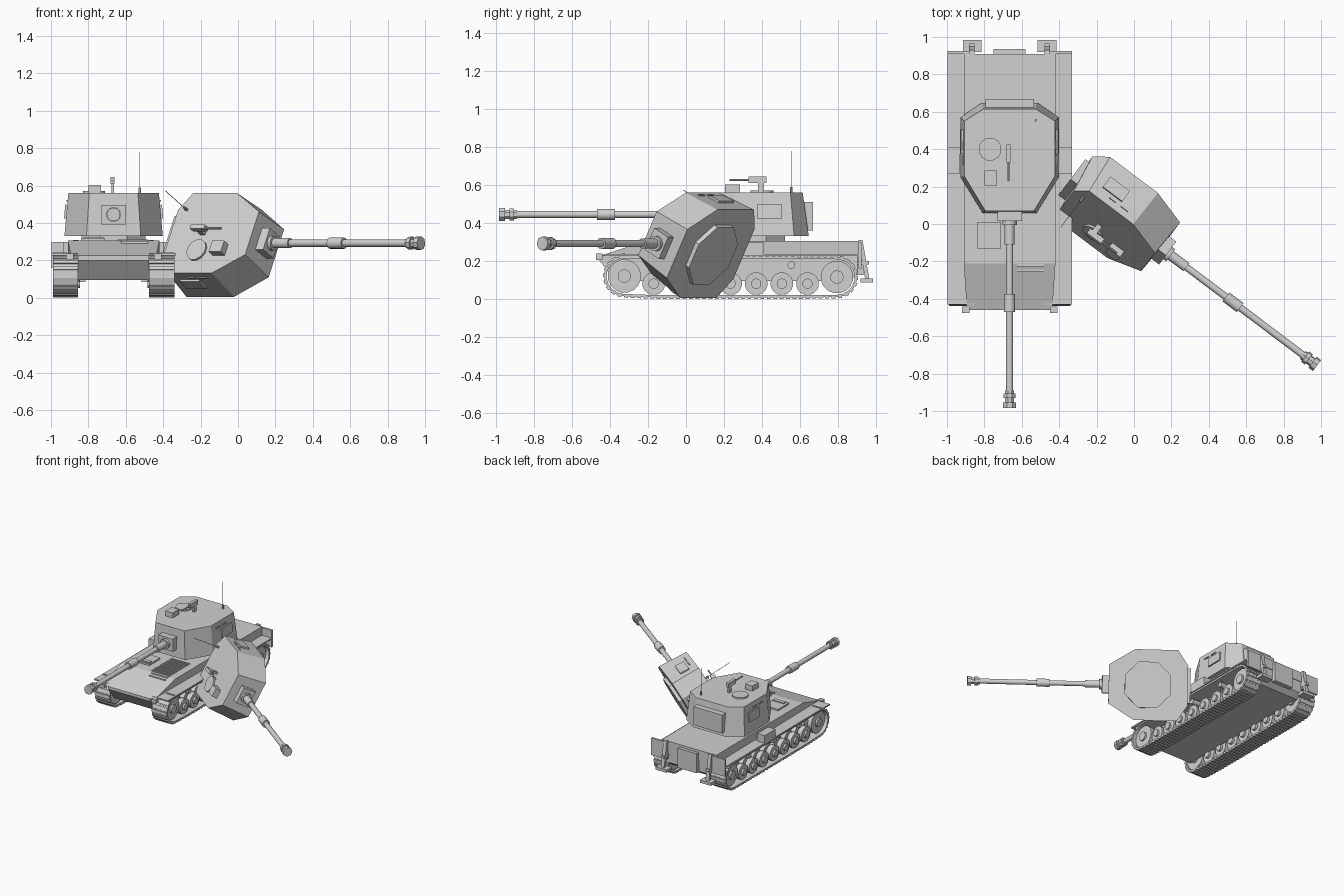
import bpy, bmesh, math
from mathutils import Matrix, Vector
from mathutils.geometry import convex_hull_2d

cube = bpy.data.objects.get("Cube")
if cube:
    bpy.data.objects.remove(cube, do_unlink=True)

GREY = (0.64, 0.64, 0.64, 1)
paint = bpy.data.materials.new("plain_grey")
paint.use_nodes = True
paint.diffuse_color = GREY
bsdf = next(n for n in paint.node_tree.nodes if n.type == 'BSDF_PRINCIPLED')
bsdf.inputs["Base Color"].default_value = GREY


def finish(name, bm, frame, smooth=False):
    bmesh.ops.recalc_face_normals(bm, faces=bm.faces)
    bm.transform(frame)
    mesh = bpy.data.meshes.new(name)
    bm.to_mesh(mesh)
    bm.free()
    mesh.materials.append(paint)
    ob = bpy.data.objects.new(name, mesh)
    bpy.context.collection.objects.link(ob)
    if smooth:
        bpy.ops.object.select_all(action='DESELECT')
        ob.select_set(True)
        bpy.context.view_layer.objects.active = ob
        bpy.ops.object.shade_smooth_by_angle(angle=math.radians(35))
    return ob


def add_box(bm, lo, hi, frame=Matrix()):
    lo, hi = Vector(lo), Vector(hi)
    m = frame @ Matrix.Translation((lo + hi) / 2) @ Matrix.Diagonal((*(hi - lo), 1))
    bmesh.ops.create_cube(bm, size=1, matrix=m)


def box(name, frame, lo, hi):
    bm = bmesh.new()
    add_box(bm, lo, hi)
    return finish(name, bm, frame)


def rod(name, frame, a, b, r, n=16, r2=None):
    a, b = Vector(a), Vector(b)
    turn = Vector((0, 0, 1)).rotation_difference(b - a).to_matrix().to_4x4()
    spin = Matrix.Rotation(math.pi / n, 4, 'Z')
    bm = bmesh.new()
    bmesh.ops.create_cone(bm, cap_ends=True, segments=n, radius1=r,
                          radius2=r if r2 is None else r2, depth=(b - a).length,
                          matrix=Matrix.Translation((a + b) / 2) @ turn @ spin)
    return finish(name, bm, frame, n > 10)


def loft(name, frame, ring_a, ring_b):
    """Solid between two matching outlines."""
    bm = bmesh.new()
    a = [bm.verts.new(p) for p in ring_a]
    b = [bm.verts.new(p) for p in ring_b]
    bm.faces.new(a)
    bm.faces.new(b)
    for i in range(len(a)):
        j = (i + 1) % len(a)
        bm.faces.new((a[i], a[j], b[j], b[i]))
    return finish(name, bm, frame)


def mirrored(half, z):
    return [(x, y, z) for x, y in half] + [(-x, y, z) for x, y in reversed(half)]


def turret(tag, m):
    """Turret with the gun along -y, its ring at the origin."""
    def part(name):
        return tag + "_" + name
    rod(part("ring"), m, (0, 0, 0), (0, 0, 0.03), 0.185, 8)
    low = [(0.145, -0.29), (0.263, -0.1), (0.263, 0.22), (0.15, 0.297)]
    top = [(0.13, -0.28), (0.242, -0.095), (0.242, 0.2), (0.14, 0.265)]
    loft(part("shell"), m, mirrored(low, 0.025), mirrored(top, 0.255))
    box(part("rear_bin"), m, (-0.13, 0.26, 0.055), (0.13, 0.318, 0.205))
    for s in (-1, 1):
        lean = m @ Matrix.Translation((s * 0.25, 0.09, 0.155)) @ Matrix.Rotation(s * -0.09, 4, 'Y')
        box(part("side_door"), lean, (-0.012, -0.065, -0.037), (0.012, 0.065, 0.037))
        for y in (-0.1, -0.02):
            box(part("side_vent"), lean, (-0.008, y - 0.025, 0.055), (0.008, y + 0.025, 0.063))
    # Gun
    h = 0.14
    box(part("mantlet"), m, (-0.065, -0.335, h - 0.052), (0.065, -0.27, h + 0.052))
    for name, y0, y1, r, n in (("gun_collar", -0.32, -0.355, 0.04, 16),
                               ("gun_sleeve", -0.34, -0.46, 0.027, 16),
                               ("barrel", -0.4, -1.32, 0.019, 16),
                               ("bore_evacuator", -0.725, -0.82, 0.03, 16),
                               ("brake_core", -1.24, -1.325, 0.026, 8),
                               ("brake_rear_ring", -1.255, -1.28, 0.035, 8),
                               ("brake_front_ring", -1.305, -1.335, 0.037, 8)):
        rod(part(name), m, (0, y0, h), (0, y1, h), r, n)
    # Roof fittings
    rod(part("hatch"), m, (-0.105, 0.05, 0.25), (-0.105, 0.05, 0.267), 0.062, 12)
    box(part("sight"), m, (-0.135, -0.145, 0.25), (-0.068, -0.065, 0.297))
    box(part("machine_gun_mount"), m, (-0.012, 0.03, 0.25), (0.003, 0.06, 0.31))
    box(part("machine_gun"), m, (-0.017, -0.02, 0.305), (0.006, 0.075, 0.34))
    rod(part("machine_gun_barrel"), m, (-0.006, -0.12, 0.322), (-0.006, 0, 0.322), 0.006, 8)
    rod(part("antenna_base"), m, (0.14, 0.205, 0.25), (0.14, 0.205, 0.285), 0.008, 8)
    rod(part("antenna"), m, (0.14, 0.205, 0.28), (0.14, 0.205, 0.475), 0.002, 6)


HULL = Matrix.Translation((-0.665, 0, 0))

# Hull
side = [(0.91, 0.225), (0.91, 0.305), (-0.21, 0.305), (-0.46, 0.225)]
wide = lambda s: [(s * (0.245 if y > -0.4 else 0.228), y, z) for y, z in side]
loft("upper_hull", HULL, wide(-1), wide(1))
belly = [(0.905, 0.23), (0.905, 0.13), (0.86, 0.095), (-0.37, 0.095), (-0.455, 0.2), (-0.455, 0.225)]
loft("lower_hull", HULL, *[[(s * 0.19, y, z) for y, z in belly] for s in (-1, 1)])
box("driver_hatch", HULL, (-0.175, -0.13, 0.3), (-0.045, 0.01, 0.318))
box("driver_periscope", HULL, (-0.155, -0.12, 0.31), (-0.055, -0.09, 0.326))
bm = bmesh.new()
for i in range(12):
    y = 0.06 - i * 0.028
    x = 0.02 if y > -0.2 else 0.04
    add_box(bm, (x, y - 0.006, 0.285), (0.185, y + 0.006, 0.312))
    if y < -0.21:
        for v in bm.verts[-8:]:
            v.co.z += (y + 0.21) * 0.32
finish("engine_grille", bm, HULL)
box("rear_door", HULL, (-0.085, 0.9, 0.125), (0.085, 0.935, 0.285))

WHEEL_Y = [0.64 - 0.135 * k for k in range(7)]
FRONT, REAR = (-0.325, 0.12), (0.795, 0.115)

# Track path around the wheels, split into equal links
dots = []
for y, z, r in ((*FRONT, 0.1), (*REAR, 0.1), (WHEEL_Y[0], 0.085, 0.071), (WHEEL_Y[-1], 0.085, 0.071)):
    dots += [Vector((y + r * math.cos(a), z + r * math.sin(a)))
             for a in (math.tau * k / 48 for k in range(48))]
path = [dots[i] for i in convex_hull_2d(dots)]
centre = sum(path, Vector((0, 0))) / len(path)
path.sort(key=lambda p: math.atan2(p.y - centre.y, p.x - centre.x))


def at(dist):
    for i, p in enumerate(path):
        q = path[(i + 1) % len(path)]
        step = (q - p).length
        if dist <= step:
            return p.lerp(q, dist / step)
        dist -= step
    return path[0]


total = sum((path[i] - path[i - 1]).length for i in range(len(path)))
LINKS = 84
pitch = total / LINKS

for s, label in ((-1, "right"), (1, "left")):
    def span(a, b):
        return min(s * a, s * b), max(s * a, s * b)

    def side_box(name, x0, x1, y0, y1, z0, z1):
        lo, hi = span(x0, x1)
        return box(label + "_" + name, HULL, (lo, y0, z0), (hi, y1, z1))

    def side_disc(name, x0, x1, y, z, r, n=16):
        return rod(label + "_" + name, HULL, (s * x0, y, z), (s * x1, y, z), r, n)

    # Track
    bm = bmesh.new()
    for k in range(LINKS):
        p, q = at(k * pitch), at((k + 1) * pitch)
        mid, d = (p + q) / 2, q - p
        m = Matrix.Translation((s * 0.2575, mid.x, mid.y)) @ Matrix.Rotation(math.atan2(d.y, d.x), 4, 'X')
        add_box(bm, (-0.0675, -pitch * 0.52, -0.006), (0.0675, pitch * 0.52, 0.006), m)
        add_box(bm, (-0.0675, -pitch * 0.3, -0.0135), (0.0675, pitch * 0.3, 0), m)
    finish(label + "_track", bm, HULL)
    # Wheels
    for y in WHEEL_Y:
        side_disc("wheel_inner", 0.2, 0.24, y, 0.08, 0.06)
        side_disc("wheel_outer", 0.26, 0.3, y, 0.08, 0.06)
        side_disc("wheel_hub", 0.18, 0.315, y, 0.08, 0.027)
    for name, (y, z), r in (("sprocket", FRONT, 0.088), ("idler", REAR, 0.086)):
        side_disc(name + "_inner", 0.2, 0.235, y, z, r)
        side_disc(name + "_outer", 0.265, 0.3, y, z, r)
        side_disc(name + "_hub", 0.18, 0.315, y, z, 0.035)
    for y in (-0.1, 0.23, 0.555):
        side_disc("return_roller", 0.18, 0.3, y, 0.178, 0.02)
    # Fender and fittings
    side_box("fender", 0.19, 0.333, -0.43, 0.91, 0.225, 0.236)
    side_box("fender_rib", 0.25, 0.325, -0.335, -0.325, 0.235, 0.242)
    side_box("stowage_box", 0.265, 0.333, 0.27, 0.41, 0.235, 0.298)
    side_box("headlight", 0.215, 0.255, -0.475, -0.44, 0.205, 0.238)
    side_box("mudflap", 0.19, 0.333, 0.908, 0.925, 0.16, 0.298)
    # Rear spade
    ends = [[(s * 0.187, y, z), (s * 0.217, y, z), (s * 0.217, y + 0.022, z), (s * 0.187, y + 0.022, z)]
            for y, z in ((0.908, 0.31), (0.945, 0.1))]
    loft(label + "_spade_arm", HULL, *ends)
    side_box("spade_bracket", 0.187, 0.217, 0.9, 0.965, 0.18, 0.2)
    side_box("spade_foot", 0.15, 0.25, 0.92, 0.985, 0.085, 0.108)

# Mounted turret, and the spare one lying on its side
turret("mounted", Matrix.Translation((-0.665, 0.35, 0.305)))
yaw, roll = math.radians(53), math.radians(-62)
turret("spare", Matrix.Translation((-0.013, 0.145, 0.226))
       @ Matrix.Rotation(yaw, 4, 'Z') @ Matrix.Rotation(roll, 4, 'Y'))
